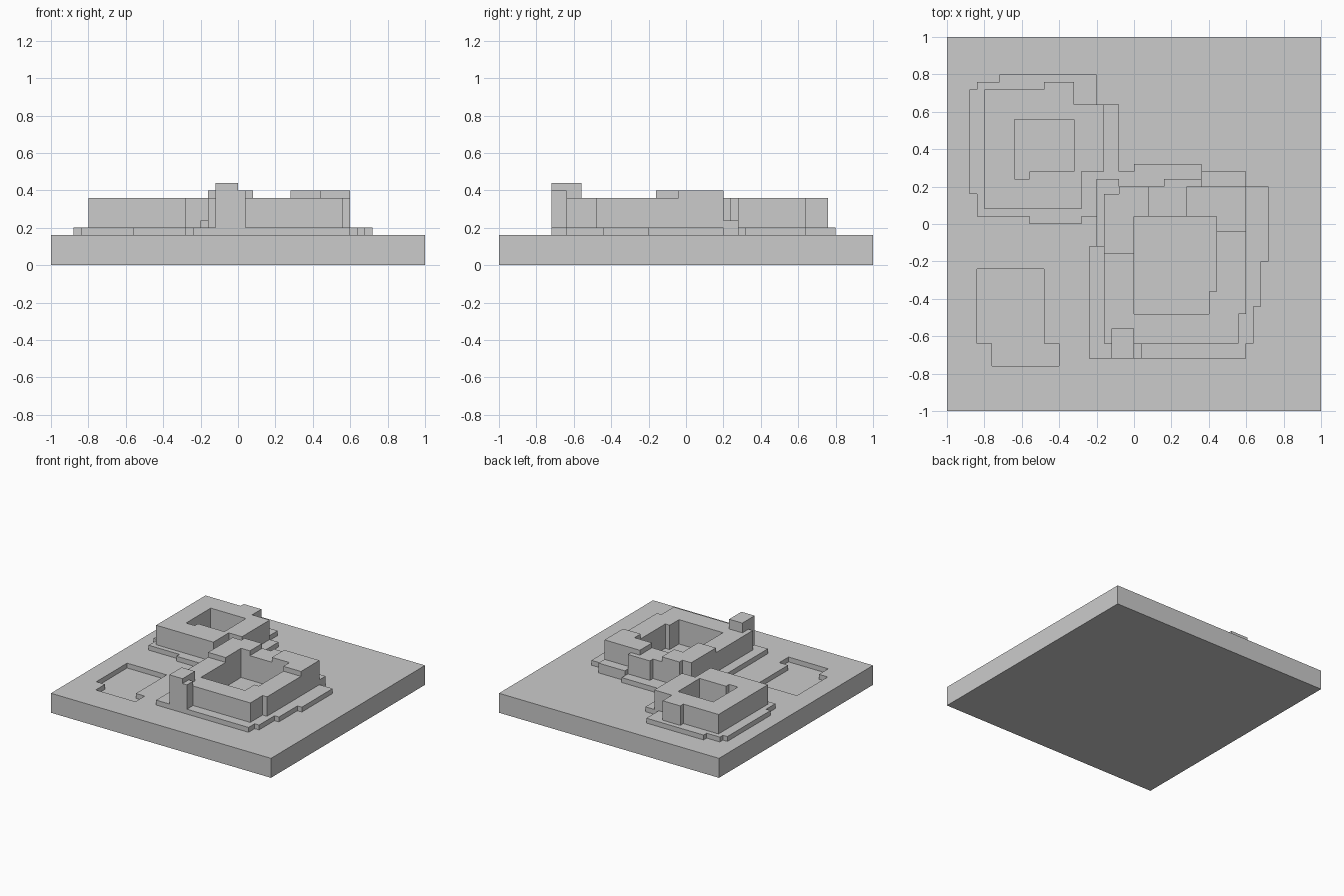
import bpy
import bmesh

if "Cube" in bpy.data.objects:
    bpy.data.objects.remove(bpy.data.objects["Cube"])

U = 0.04  # grid step; all coordinates below count in these steps


def steps(pairs):
    """Right-angled outline: go along x to each pair's x, then along y to its y."""
    pts, y = [], pairs[-1][1]
    for x, ny in pairs:
        pts += [(x * U, y * U), (x * U, ny * U)]
        y = ny
    return pts


def rect(x0, y0, x1, y1):
    return [(x1, y0), (x0, y1)]


def slab(name, z0, z1, outline, *holes):
    """Flat slab with optional openings, from a filled and extruded profile."""
    cu = bpy.data.curves.new(name, 'CURVE')
    cu.dimensions = '2D'
    cu.fill_mode = 'BOTH'
    cu.extrude = (z1 - z0) * U / 2
    for pairs in (outline, *holes):
        pts = steps(pairs)
        sp = cu.splines.new('POLY')
        sp.points.add(len(pts) - 1)
        for p, (x, y) in zip(sp.points, pts):
            p.co = (x, y, 0, 1)
        sp.use_cyclic_u = True
    tmp = bpy.data.objects.new(name + "_profile", cu)
    bpy.context.scene.collection.objects.link(tmp)
    me = bpy.data.meshes.new_from_object(tmp)
    bpy.data.objects.remove(tmp)
    bpy.data.curves.remove(cu)

    bm = bmesh.new()
    bm.from_mesh(me)
    bmesh.ops.remove_doubles(bm, verts=bm.verts, dist=1e-4)
    bmesh.ops.translate(bm, verts=bm.verts, vec=(0, 0, (z0 + z1) * U / 2))
    bmesh.ops.recalc_face_normals(bm, faces=bm.faces)
    for f in bm.faces:
        f.smooth = False
    bm.to_mesh(me)
    bm.free()
    me.name = name
    ob = bpy.data.objects.new(name, me)
    bpy.context.scene.collection.objects.link(ob)
    return ob


# Ground plate with a shallow sunken basin
plate = rect(-25, -25, 25, 25)
basin = [(-12, -16), (-10, -19), (-19, -16), (-21, -6)]
slab("ground_lower", 0, 3, plate)
slab("ground_upper", 3, 4, plate, basin)

# Courtyards open down to the ground
small_court = [(-8, 7), (-14, 6), (-16, 14)]
large_court = [(11, -9), (10, -12), (0, 1)]

# Low terrace shared by both buildings
terrace = [(-21, 19), (-18, 20), (-5, 16), (-2, 7), (0, 8), (9, 7), (15, 5),
           (18, -5), (17, -11), (16, -16), (15, -18), (-6, -3), (-5, 1),
           (-7, 0), (-14, 1), (-21, 4), (-22, 18)]
slab("terrace", 4, 5, terrace, small_court, large_court)

# Buildings around their courtyards
slab("small_building", 5, 9,
     [(-12, 19), (-8, 16), (-4, 7), (-7, 2), (-20, 18)], small_court)
slab("large_building", 5, 9,
     [(-2, 5), (4, 6), (9, 5), (15, -12), (14, -16), (-4, 4)], large_court)

# Ledges beside the large building
slab("left_ledge", 5, 6, [(-2, 4), (-4, -3), (-5, 6)])
slab("back_ledge", 5, 6, rect(9, 5, 15, 7))

# Raised roof corners
slab("left_roof", 9, 10, [(-2, 5), (2, 1), (0, -4), (-4, 4)])
slab("right_roof", 9, 10, [(15, -1), (11, 1), (7, 5)])

# Chimney stack on the front wall
slab("chimney_base", 5, 9, rect(-3, -18, 1, -16))
slab("chimney_shoulder", 9, 10, rect(0, -18, 1, -16))
slab("chimney_top", 9, 11, rect(-3, -18, 0, -14))
